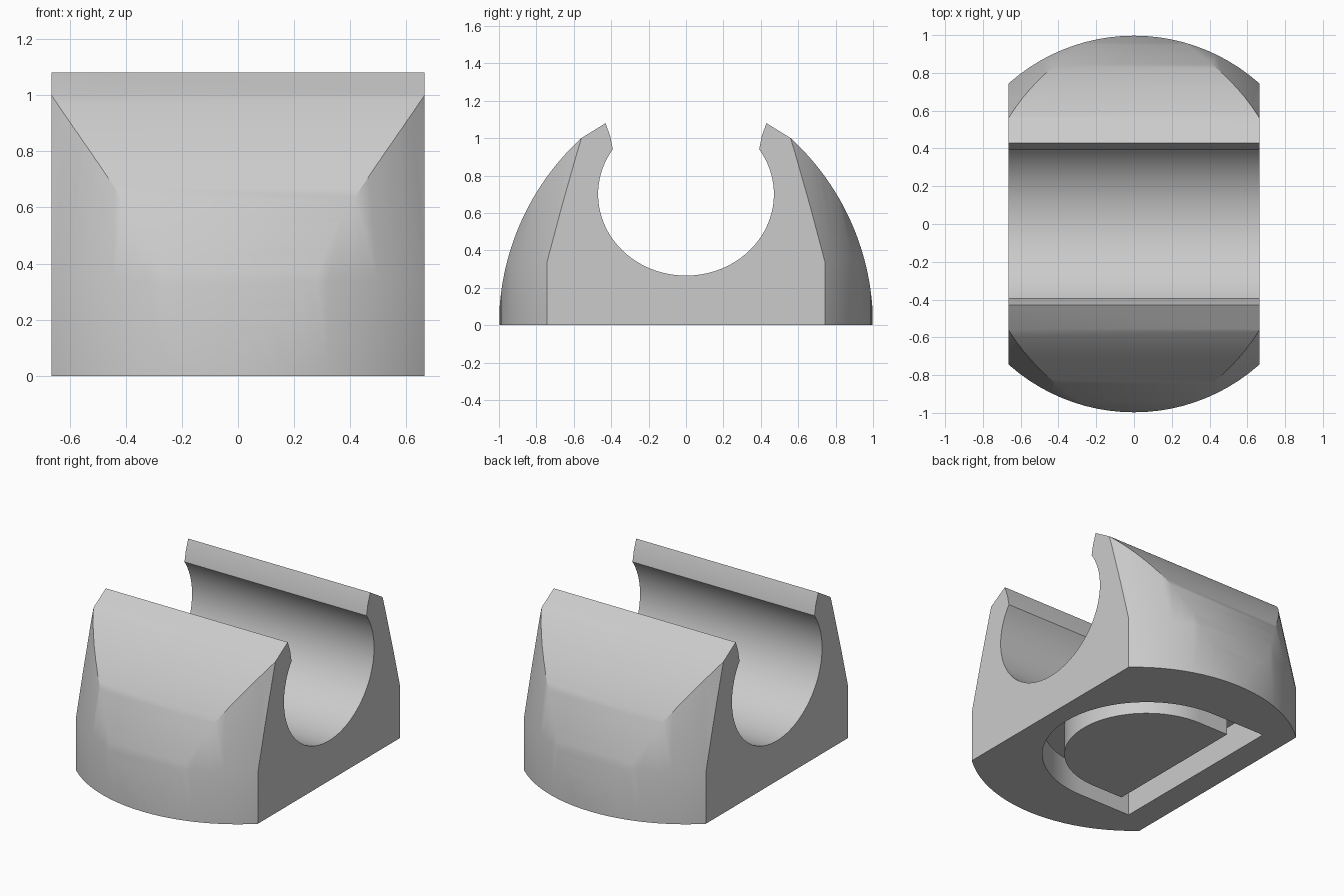
import bpy, bmesh
from math import sin, cos, pi, asin, sqrt

if "Cube" in bpy.data.objects:
    bpy.data.objects.remove(bpy.data.objects["Cube"], do_unlink=True)

grey = bpy.data.materials.new("light_grey")
grey.use_nodes = True
grey.diffuse_color = (0.6, 0.6, 0.6, 1)
grey.node_tree.nodes["Principled BSDF"].inputs["Base Color"].default_value = (0.6, 0.6, 0.6, 1)


def loft(name, rings):
    """Closed solid through a list of matching point loops."""
    bm = bmesh.new()
    loops = [[bm.verts.new(p) for p in ring] for ring in rings]
    n = len(loops[0])
    for a, b in zip(loops, loops[1:]):
        for i in range(n):
            j = (i + 1) % n
            bm.faces.new((a[i], a[j], b[j], b[i]))
    bm.faces.new(loops[0][::-1])
    bm.faces.new(loops[-1])
    bmesh.ops.recalc_face_normals(bm, faces=bm.faces)
    mesh = bpy.data.meshes.new(name)
    bm.to_mesh(mesh)
    bm.free()
    mesh.materials.append(grey)
    obj = bpy.data.objects.new(name, mesh)
    bpy.context.collection.objects.link(obj)
    return obj


def boolean(target, tool, operation):
    mod = target.modifiers.new("cut", 'BOOLEAN')
    mod.operation, mod.solver, mod.object = operation, 'EXACT', tool
    bpy.context.view_layer.objects.active = target
    bpy.ops.object.modifier_apply(modifier=mod.name)
    bpy.data.objects.remove(tool, do_unlink=True)


# Side profile: domed outside, open elliptical channel with flared lips
HALF_X, R, SEG = 0.665, 1.356, 24
end = asin(1.0 / R)
side = [(1 - R + R * cos(end * i / SEG), R * sin(end * i / SEG)) for i in range(SEG + 1)]
side += [(0.43, 1.08), (0.405, 1.01)]
A, B, CZ = 0.47, 0.435, 0.70
lip = asin(0.241 / B)
bowl = [lip - (lip + pi / 2) * i / 32 for i in range(33)]
side += [(A * cos(t), CZ + B * sin(t)) for t in bowl]
side[-1] = (0, CZ - B)
profile = side + [(-y, z) for y, z in side[-2::-1]]
body = loft("cradle_body", [[(x, y, z) for y, z in profile] for x in (-HALF_X, HALF_X)])

# Round plan with a drafted upper part
plan = [(r, z) for r, z in ((0.997, -0.1), (0.997, 0.34), (0.84, 1.15))]
turned = loft("plan_cutter", [[(r * cos(2 * pi * i / 96), r * sin(2 * pi * i / 96), z)
                               for i in range(96)] for r, z in plan])
boolean(body, turned, 'INTERSECT')


# D-shaped groove in the underside
def d_prism(name, flat_x, centre_x, radius, bottom, top):
    loop = [(flat_x, -radius), *[(centre_x + radius * cos(t), radius * sin(t))
            for t in (pi * (i / 40 - 0.5) for i in range(41))], (flat_x, radius)]
    return loft(name, [[(x, y, z) for x, y in loop] for z in (bottom, top)])


groove = d_prism("groove_cutter", -0.49, -0.1, 0.635, -0.1, 0.2)
boolean(groove, d_prism("island", -0.32, -0.1, 0.5, -0.2, 0.3), 'DIFFERENCE')
boolean(body, groove, 'DIFFERENCE')

# Smooth curves, sharp edges
bpy.ops.object.select_all(action='DESELECT')
body.select_set(True)
bpy.context.view_layer.objects.active = body
bpy.ops.object.shade_smooth_by_angle(angle=pi / 6)
